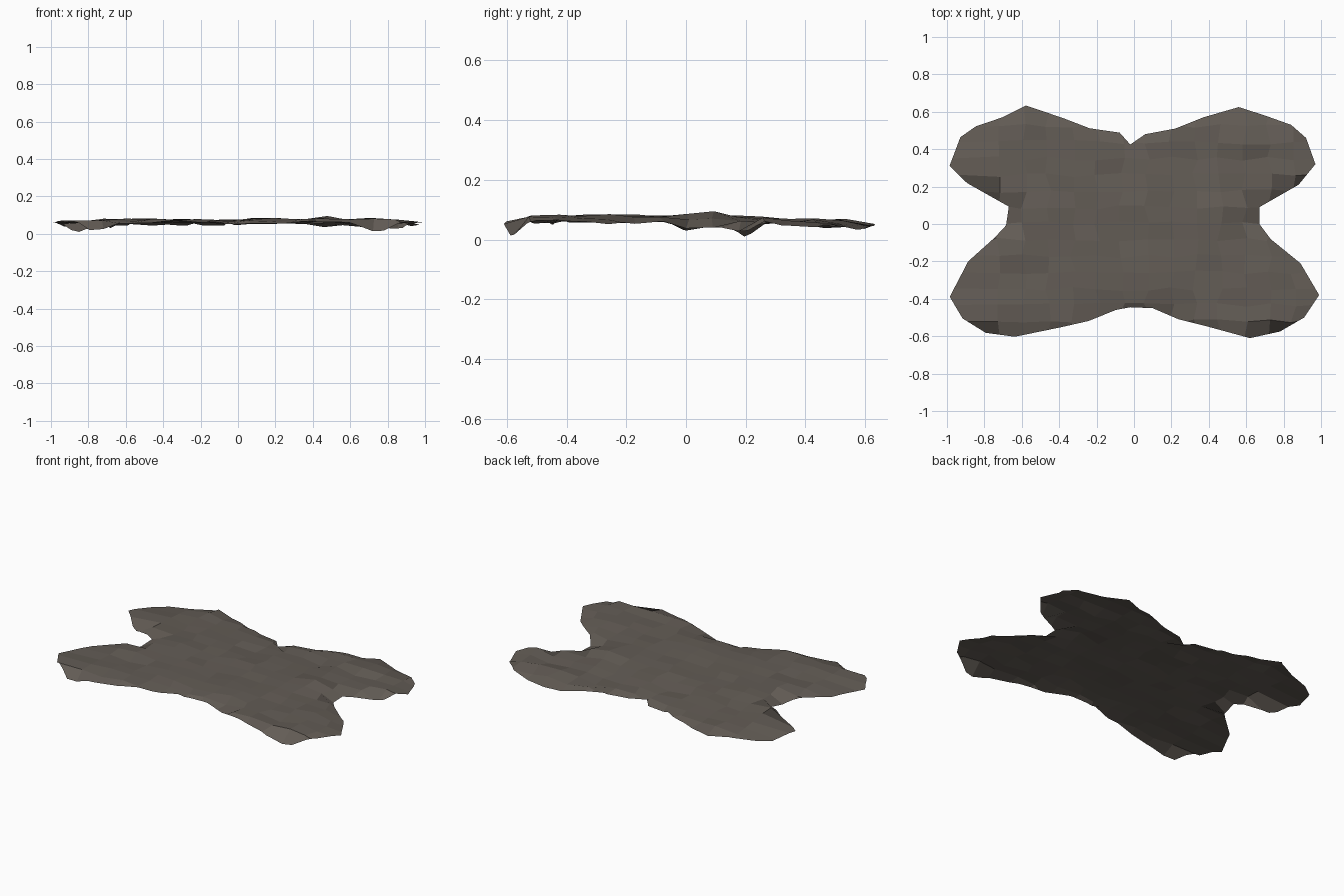
import bpy, bmesh, math, random
from mathutils import noise, Vector

if "Cube" in bpy.data.objects:
    bpy.data.objects.remove(bpy.data.objects["Cube"])

random.seed(4)

# Right half of the hide outline, from the back middle round to the front middle
half = [(.06, .48), (.22, .51), (.37, .57), (.56, .625), (.70, .58), (.84, .53),
        (.92, .46), (.97, .32), (.88, .21), (.67, .09), (.67, 0), (.73, -.08),
        (.89, -.21), (.99, -.38), (.91, -.5), (.78, -.575), (.62, -.61),
        (.40, -.55), (.24, -.51), (.10, -.45)]
left = [(-x - random.uniform(-.01, .02), y + random.uniform(-.012, .012)) for x, y in reversed(half)]
left = [(max(x, -1), max(y, -.62)) for x, y in left]
outline = half + [(-.02, -.445)] + left + [(-.02, .425)]


def dip(x, y, cx, cy, r):
    """Bell-shaped weight around a point, on both sides of the hide."""
    return math.exp(-((abs(x) - cx) ** 2 + (y - cy) ** 2) / r ** 2)


def height(x, y, rim):
    """Gentle swell with crumples, drooping paw edges and sunken notches."""
    z = .074 - .03 * max(y, 0) - (.012 if rim else 0)
    z += .02 * noise.noise(Vector((x * 5, y * 5, 3.1))) + random.uniform(-.006, .006)
    z += .018 * dip(x, y, .48, .06, .1)
    z -= .03 * dip(x, y, .68, .03, .08)
    z -= .02 * dip(x, y, 0, -.36, .08)
    if rim:
        z -= .045 * dip(x, y, .75, -.59, .1) + .04 * dip(x, y, .85, .18, .08)
    return max(z, .005)


# Flat hide sliced by a grid into low-poly patches
bm = bmesh.new()
bm.faces.new([bm.verts.new((x, y, 0)) for x, y in outline])
cuts = [((-.85 + i * .131, 0, 0), (1, 0, 0)) for i in range(14)]
cuts += [((0, -.52 + i * .087, 0), (0, 1, 0)) for i in range(13)]
for co, no in cuts:
    bmesh.ops.bisect_plane(bm, geom=bm.verts[:] + bm.edges[:] + bm.faces[:],
                           dist=.006, plane_co=co, plane_no=no)

# Crumple the sheet, keeping the outline in plan
for v in bm.verts:
    x, y = v.co.x, v.co.y
    rim = v.is_boundary
    v.co.z = height(x, y, rim)
    if not rim:
        v.co.x += random.uniform(-.018, .018)
        v.co.y += random.uniform(-.012, .012)

# Upward-facing sheet
bm.normal_update()
for f in bm.faces:
    if f.normal.z < 0:
        f.normal_flip()

mesh = bpy.data.meshes.new("hide_rug")
bm.to_mesh(mesh)
bm.free()
rug = bpy.data.objects.new("hide_rug", mesh)
bpy.context.collection.objects.link(rug)

# Dull brown-grey fur colour
fur = bpy.data.materials.new("fur")
fur.diffuse_color = (.125, .108, .092, 1)
fur.use_nodes = True
fur.node_tree.nodes["Principled BSDF"].inputs["Base Color"].default_value = fur.diffuse_color
mesh.materials.append(fur)
